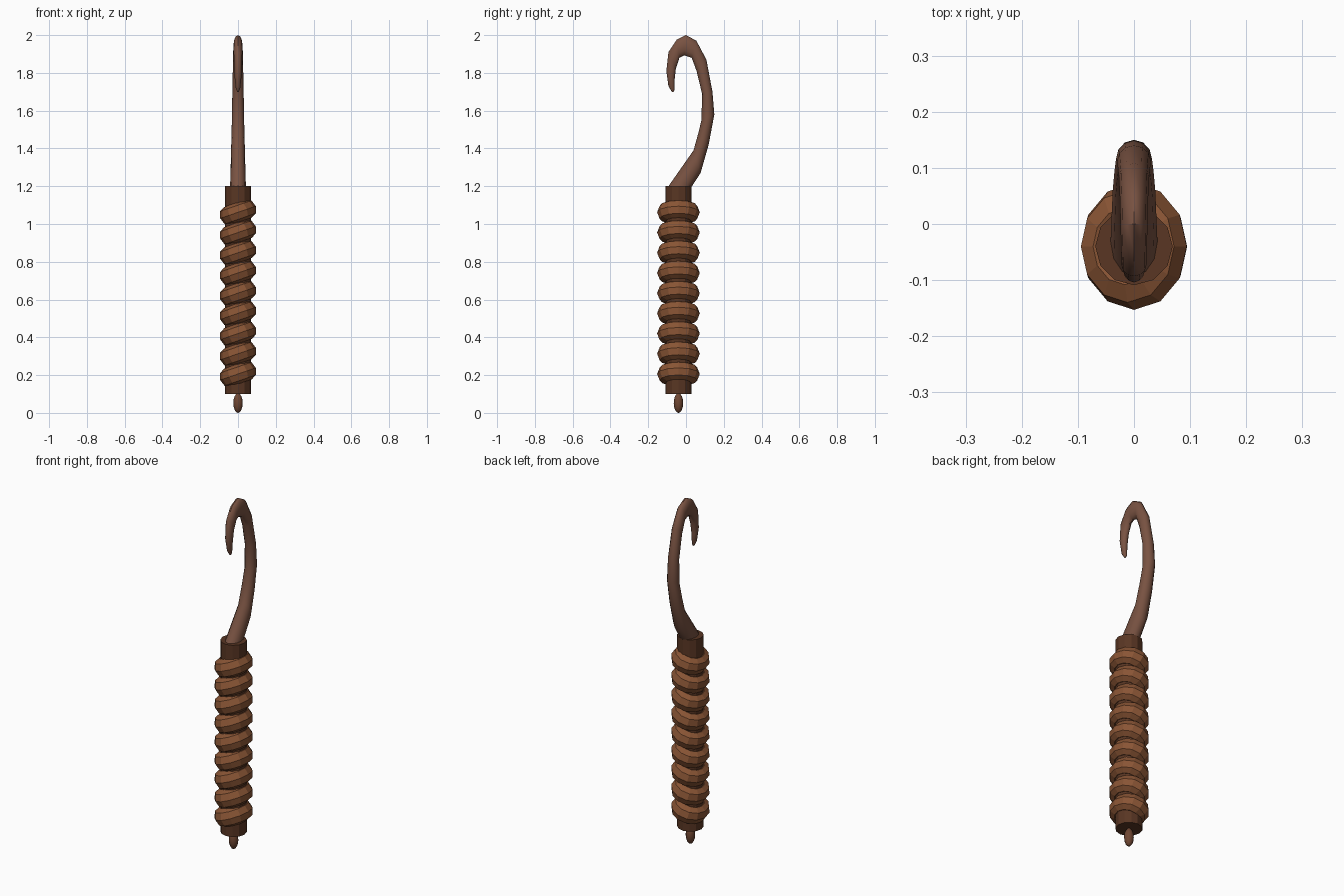
import bpy, bmesh
from math import sin, cos, tau, radians
from mathutils import Matrix, Vector

default = bpy.data.objects.get("Cube")
if default:
    bpy.data.objects.remove(default, do_unlink=True)

AXIS_Y = -0.04


def material(name, rgb):
    mat = bpy.data.materials.new(name)
    mat.use_nodes = True
    mat.diffuse_color = (*rgb, 1)
    mat.node_tree.nodes["Principled BSDF"].inputs["Base Color"].default_value = (*rgb, 1)
    return mat


leather = material("tan leather", (0.25, 0.09, 0.035))
wood = material("dark wood", (0.10, 0.037, 0.017))
horn = material("brown horn", (0.19, 0.085, 0.054))
bead = material("bead brown", (0.16, 0.062, 0.032))


def finish(bm, name, mat, smooth=None):
    bmesh.ops.recalc_face_normals(bm, faces=bm.faces[:])
    mesh = bpy.data.meshes.new(name)
    bm.to_mesh(mesh)
    bm.free()
    mesh.materials.append(mat)
    obj = bpy.data.objects.new(name, mesh)
    bpy.context.collection.objects.link(obj)
    if smooth:
        bpy.ops.object.select_all(action="DESELECT")
        obj.select_set(True)
        bpy.context.view_layer.objects.active = obj
        bpy.ops.object.shade_smooth_by_angle(angle=radians(smooth))
    return obj


def bridge(bm, a, b):
    for i in range(len(a)):
        j = (i + 1) % len(a)
        bm.faces.new((a[i], a[j], b[j], b[i]))


# Handle core
bm = bmesh.new()
bmesh.ops.create_cone(bm, cap_ends=True, segments=12, radius1=0.069, radius2=0.069,
                      depth=1.1, matrix=Matrix.Translation((0, AXIS_Y, 0.65)))
finish(bm, "handle_core", wood)


# Tilted grip rings, slightly squashed sideways
def grip_ring(name, z, major=0.068, minor=0.045, sides=12, section=8):
    bm = bmesh.new()
    loops = []
    for i in range(sides):
        a = tau * i / sides
        loop = []
        for k in range(section):
            b = tau * k / section
            r = major + minor * cos(b)
            loop.append(bm.verts.new((r * cos(a), r * sin(a), minor * sin(b))))
        loops.append(loop)
    for i in range(sides):
        bridge(bm, loops[i], loops[(i + 1) % sides])
    place = (Matrix.Translation((0, AXIS_Y, z)) @ Matrix.Rotation(radians(-19), 4, "Y")
             @ Matrix.Diagonal((0.88, 1, 1.12, 1)))
    bm.transform(place)
    finish(bm, name, leather)


for n in range(9):
    grip_ring(f"grip_ring_{n + 1}", 0.206 + n * 0.107)

# Hanging bead at the bottom
bm = bmesh.new()
bmesh.ops.create_uvsphere(bm, u_segments=12, v_segments=8, radius=1,
                          matrix=Matrix.Translation((0, AXIS_Y, 0.052))
                          @ Matrix.Diagonal((0.025, 0.025, 0.052, 1)))
finish(bm, "bottom_bead", bead, 40)

# Curved hook: outer (y, z), inner (y, z), half width
sections = [
    ((0.025, 1.19), (-0.1, 1.19), 0.042),
    ((0.077, 1.27), (0.04, 1.39), 0.038),
    ((0.12, 1.42), (0.065, 1.48), 0.035),
    ((0.15, 1.58), (0.082, 1.55), 0.032),
    ((0.14, 1.7), (0.085, 1.69), 0.03),
    ((0.108, 1.87), (0.056, 1.81), 0.027),
    ((0.055, 1.97), (0.03, 1.88), 0.025),
    ((0, 2), (-0.01, 1.893), 0.024),
    ((-0.05, 1.975), (-0.035, 1.88), 0.023),
    ((-0.093, 1.91), (-0.054, 1.82), 0.022),
    ((-0.104, 1.81), (-0.06, 1.765), 0.019),
    ((-0.093, 1.73), (-0.06, 1.71), 0.012),
    ((-0.075, 1.7), (-0.065, 1.7), 0.004),
]
bm = bmesh.new()
loops = []
for outer, inner, width in sections:
    out, inn = Vector((0, *outer)), Vector((0, *inner))
    mid, half = (out + inn) / 2, (out - inn) / 2
    loops.append([bm.verts.new(mid + half * cos(tau * k / 12)
                               + Vector((width * sin(tau * k / 12), 0, 0)))
                  for k in range(12)])
for a, b in zip(loops, loops[1:]):
    bridge(bm, a, b)
bm.faces.new(loops[0])
bm.faces.new(loops[-1])
finish(bm, "hook", horn, 40)
